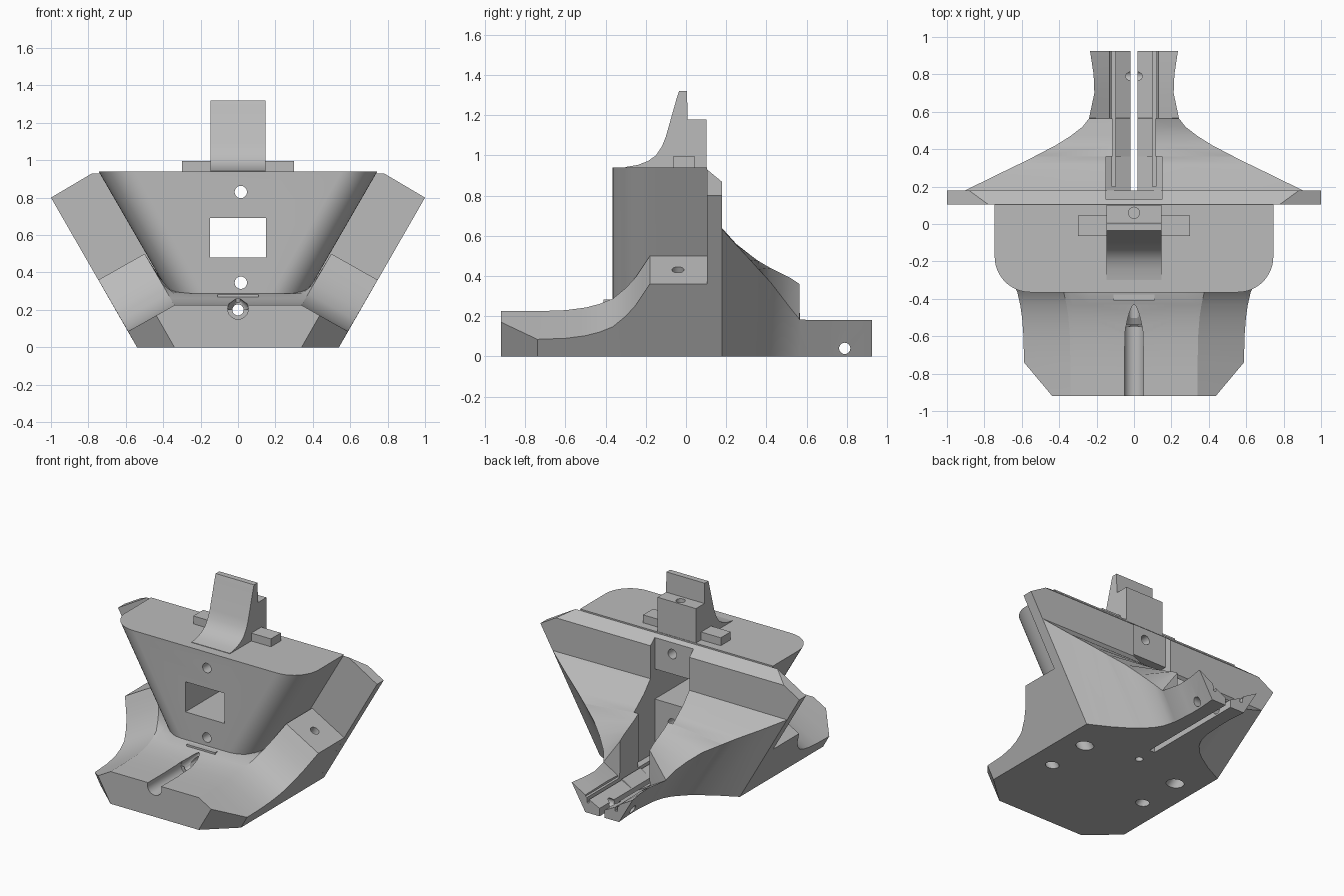
import bpy, bmesh, math
from mathutils import Vector

if "Cube" in bpy.data.objects:
    bpy.data.objects.remove(bpy.data.objects["Cube"], do_unlink=True)

grey = bpy.data.materials.new("plain_grey")
grey.use_nodes = True
COLOUR = (0.5, 0.5, 0.5, 1)
grey.diffuse_color = COLOUR
grey.node_tree.nodes["Principled BSDF"].inputs["Base Color"].default_value = COLOUR
SLANT = math.tan(math.radians(30))


def finish(name, bm):
    bmesh.ops.recalc_face_normals(bm, faces=bm.faces[:])
    me = bpy.data.meshes.new(name)
    bm.to_mesh(me)
    bm.free()
    me.materials.append(grey)
    ob = bpy.data.objects.new(name, me)
    bpy.context.collection.objects.link(ob)
    return ob


def loft(name, rings):
    """Skin closed rings of 3D points and cap both ends."""
    bm = bmesh.new()
    rows = [[bm.verts.new(p) for p in ring] for ring in rings]
    n = len(rows[0])
    for a, b in zip(rows, rows[1:]):
        for i in range(n):
            j = (i + 1) % n
            bm.faces.new((a[i], a[j], b[j], b[i]))
    bm.faces.new(rows[0])
    bm.faces.new(rows[-1])
    return finish(name, bm)


def symmetric(half, y):
    """Full ring at depth y from its right half, listed bottom to top."""
    return [(x, y, z) for x, z in half] + [(-x, y, z) for x, z in reversed(half)]


def box(name, x0, x1, y0, y1, z0, z1):
    return loft(name, [[(x0, y, z0), (x1, y, z0), (x1, y, z1), (x0, y, z1)] for y in (y0, y1)])


def rod(p, q, r1, r2=None, segs=24):
    p, q = Vector(p), Vector(q)
    d = q - p
    bm = bmesh.new()
    bmesh.ops.create_cone(bm, cap_ends=True, segments=segs, radius1=r1,
                          radius2=r1 if r2 is None else r2, depth=d.length)
    rot = d.to_track_quat("Z", "Y")
    for v in bm.verts:
        v.co = rot @ v.co + (p + q) / 2
    return finish("cutter", bm)


def carve(ob, cutters):
    """Subtract the cutters, bake the result and drop the cutters."""
    for c in cutters:
        c.hide_render = True
        m = ob.modifiers.new("cut", "BOOLEAN")
        m.operation, m.solver, m.object = "DIFFERENCE", "EXACT", c
    bpy.context.view_layer.update()
    dg = bpy.context.evaluated_depsgraph_get()
    me = bpy.data.meshes.new_from_object(ob.evaluated_get(dg))
    ob.modifiers.clear()
    ob.data = me
    for c in cutters:
        bpy.data.objects.remove(c, do_unlink=True)


def window():
    return box("cutter", -0.15, 0.15, -0.6, 0.3, 0.48, 0.69)


def pin_hole(x, z, r):
    return rod((x, -1.1, z), (x, 0.4, z), r)


# Base with a floor sweeping up into slanted cheeks
RISE = [(-0.74, 0), (-0.6, 0.005), (-0.5, 0.018), (-0.43, 0.036), (-0.365, 0.062),
        (-0.3, 0.115), (-0.25, 0.17), (-0.21, 0.23), (-0.18, 0.275), (0.105, 0.275)]
rings = [symmetric([(0.34, 0), (0.437, 0.17), (0.34, 0.225), (0.3, 0.225), (0.24, 0.225)], -0.92)]
for y, t in RISE:
    low = min(t, 0.062)
    rings.append(symmetric([(0.54, 0), (0.588 + SLANT * t, 0.085 + t),
                            (0.34 + SLANT * t, 0.225 + t),
                            (0.32 + 0.3 * t, 0.225 + low + 0.2 * (t - low)),
                            (0.24, 0.225 + low)], y))
base = loft("base", rings)
cuts = [pin_hole(0, 0.2, 0.03), rod((0, -1, 0.205), (0, -0.55, 0.205), 0.055),
        rod((0, -0.551, 0.205), (0, -0.38, 0.25), 0.055, 0.012),
        rod((0, 0.05, -0.1), (0, 0.05, 0.12), 0.025)]
for s in (-1, 1):
    def along(z, y):
        return (s * (0.372 + SLANT * z), y, z)
    cuts += [rod(along(-0.1, -0.04), along(0.6, -0.04), 0.03),
             rod(along(-0.1, -0.04), along(0.15, -0.04), 0.052),
             rod(along(-0.1, -0.36), along(0.1, -0.36), 0.04)]
carve(base, cuts)

# Tapered body with rounded front corners
def body_ring(z):
    w, r, y0 = 0.745 - (0.94 - z) * SLANT, 0.19, -0.365
    half = []
    for i in range(13):
        a = math.pi / 2 * i / 12
        half.append((w - r + r * math.sin(a), y0 + r - r * math.cos(a), z))
    half.append((w, 0.105, z))
    return half + [(-x, y, zz) for x, y, zz in reversed(half)]

body = loft("body", [body_ring(0.2), body_ring(0.94)])
carve(body, [window(), pin_hole(0.015, 0.83, 0.033), pin_hole(0.015, 0.345, 0.033),
             pin_hole(0, 0.2, 0.03)])

# Back plate with a bevelled top edge and a central recess
plate = loft("back_plate", [symmetric([(0.54, 0), (1, 0.8), (0.78, 0.93)], 0.105),
                            symmetric([(0.54, 0), (1, 0.8), (0.88, 0.87)], 0.178)])
carve(plate, [window(), box("cutter", -0.15, 0.15, 0.13, 0.3, 0.1, 1.0),
              pin_hole(0.835, 0.79, 0.035), pin_hole(-0.835, 0.79, 0.035),
              pin_hole(0.015, 0.83, 0.033), pin_hole(0.015, 0.345, 0.033),
              pin_hole(0, 0.2, 0.03)])

# Flared tail halves: depth, bottom width, outer edge x and z, inner wall x, ridge z
FLARE = [(0.178, 0.54, 0.905, 0.635, 0.15, 0.64), (0.25, 0.4, 0.76, 0.555, 0.15, 0.56),
         (0.32, 0.29, 0.615, 0.48, 0.15, 0.505), (0.36, 0.24, 0.535, 0.435, 0.15, 0.475),
         (0.361, 0.24, 0.533, 0.434, 0.115, 0.475), (0.42, 0.185, 0.42, 0.37, 0.115, 0.44),
         (0.47, 0.155, 0.34, 0.305, 0.115, 0.415), (0.52, 0.14, 0.275, 0.24, 0.115, 0.39),
         (0.565, 0.13, 0.24, 0.185, 0.115, 0.36), (0.567, 0.13, 0.24, 0.183, 0.13, 0.12),
         (0.7, 0.12, 0.212, 0.18, 0.13, 0.125), (0.8, 0.12, 0.216, 0.18, 0.13, 0.122),
         (0.925, 0.13, 0.235, 0.18, 0.13, 0.12)]
for s, side in ((1, "left"), (-1, "right")):
    rings = []
    for y, b, w, zo, xi, h in FLARE:
        sec = [(0.02, 0), (b, 0), (w, zo), (xi, h), (xi - 0.001, 0.11), (0.02, 0.055)]
        rings.append([(s * x, y, z) for x, z in sec])
    tail = loft(side + "_tail", rings)
    groove = sorted((s * 0.1, s * 0.118))
    carve(tail, [box("cutter", *groove, 0.2, 1.0, 0.07, 0.14),
                 rod((s * 0.01, 0.79, 0.04), (s * 0.4, 0.79, 0.04), 0.028),
                 rod((s * 0.1, 0.79, 0.06), (s * 0.1, 0.79, 0.3), 0.025)])

# Upright post with a swept front and a stepped back
PROFILE = [(-0.3, 0.93), (-0.3, 0.943), (-0.24, 0.953), (-0.19, 0.972), (-0.15, 1.0),
           (-0.12, 1.045), (-0.1, 1.095), (-0.045, 1.29), (-0.035, 1.32), (0.005, 1.32),
           (0.008, 1.18), (0.102, 1.18), (0.102, 0.93)]
post = loft("post", [[(x, y, z) for y, z in PROFILE] for x in (-0.148, 0.148)])
carve(post, [rod((0, 0.06, 1.0), (0, 0.06, 1.3), 0.03)])

# Cross bar through the post and small lip below the body
box("cross_bar", -0.3, 0.3, -0.065, 0.045, 0.93, 0.995)
box("front_lip", -0.11, 0.11, -0.41, -0.36, 0.262, 0.282)

# Smooth curved areas, keeping creases crisp
for ob in bpy.context.collection.objects:
    if ob.type == "MESH" and grey.name in ob.data.materials:
        bpy.ops.object.select_all(action="DESELECT")
        ob.select_set(True)
        bpy.context.view_layer.objects.active = ob
        bpy.ops.object.shade_smooth_by_angle(angle=math.radians(25))
